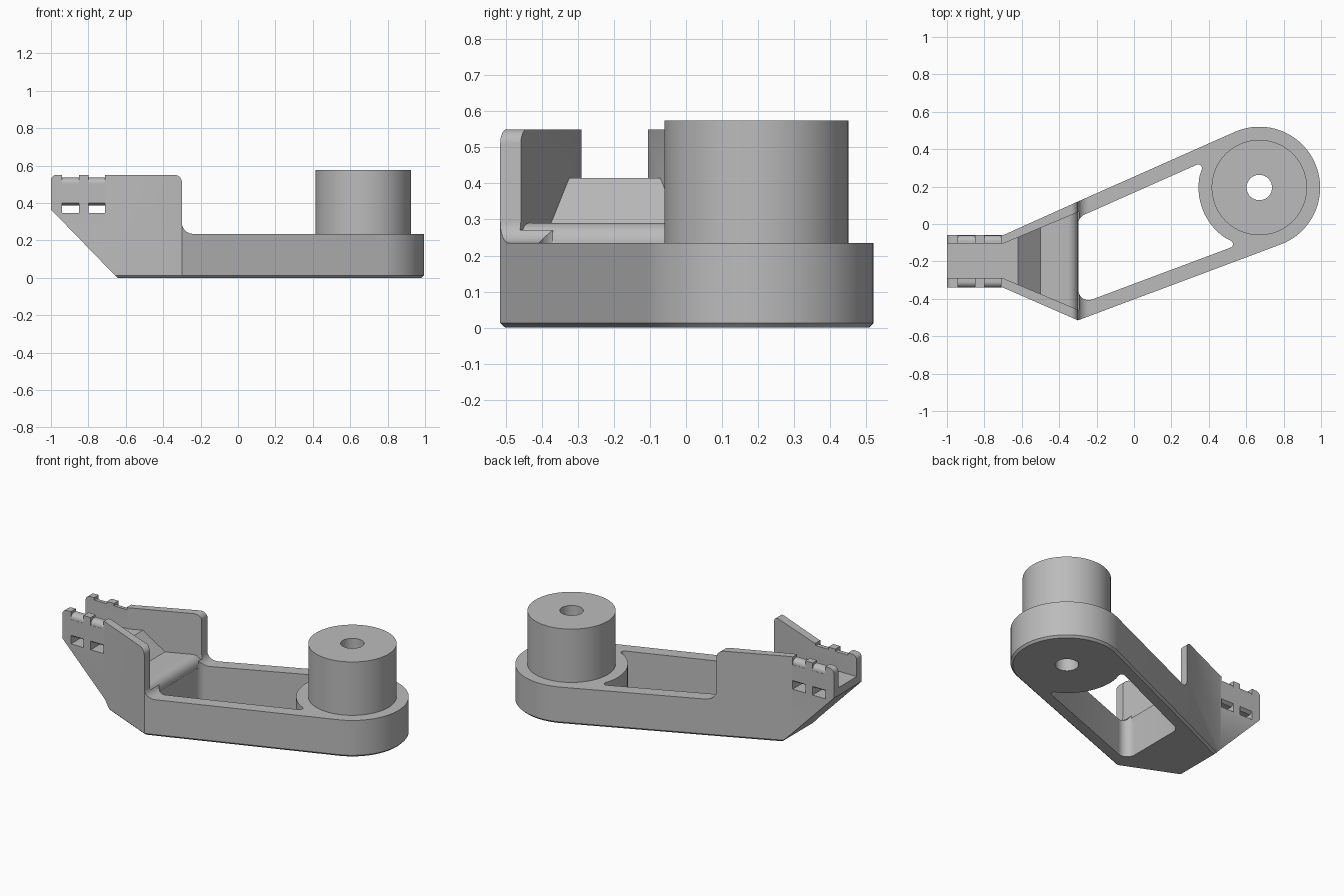
import bpy
import bmesh
from math import cos, sin, acos, atan2, tan, radians, pi
from mathutils import Vector

old = bpy.data.objects.get("Cube")
if old:
    bpy.data.objects.remove(old, do_unlink=True)

grey = bpy.data.materials.new("plain_grey")
grey.use_nodes = True
COLOUR = (0.5, 0.5, 0.5, 1)
grey.diffuse_color = COLOUR
grey.node_tree.nodes["Principled BSDF"].inputs["Base Color"].default_value = COLOUR


def arc(centre, r, a0, a1, n):
    """Points along a circular arc."""
    return [(centre[0] + r * cos(a0 + (a1 - a0) * i / n),
             centre[1] + r * sin(a0 + (a1 - a0) * i / n)) for i in range(n + 1)]


def rounded(points, n=10):
    """Outline whose corners (x, y, radius) are replaced by fillets."""
    out = []
    for i, p in enumerate(points):
        c = Vector(p[:2])
        if len(p) < 3:
            out.append(tuple(c))
            continue
        u = (Vector(points[i - 1][:2]) - c).normalized()
        v = (Vector(points[(i + 1) % len(points)][:2]) - c).normalized()
        half = u.angle(v) / 2
        mid = c + (u + v).normalized() * p[2] / sin(half)
        start = c + u * p[2] / tan(half) - mid
        end = c + v * p[2] / tan(half) - mid
        a0 = atan2(start.y, start.x)
        sweep = (atan2(end.y, end.x) - a0 + pi) % (2 * pi) - pi
        out += arc(mid, p[2], a0, a0 + sweep, n)
    return out


def prism(name, outline, axis, lo, hi, chamfer=0):
    """Extrude a flat outline along an axis."""
    place = {"x": lambda a, b, h: (h, a, b),
             "y": lambda a, b, h: (a, h, b),
             "z": lambda a, b, h: (a, b, h)}[axis]
    bm = bmesh.new()
    face = bm.faces.new([bm.verts.new(place(a, b, lo)) for a, b in outline])
    rim = list(face.edges)
    ext = bmesh.ops.extrude_face_region(bm, geom=[face], use_keep_orig=True)
    shift = Vector(place(0, 0, hi - lo))
    for v in ext["geom"]:
        if isinstance(v, bmesh.types.BMVert):
            v.co += shift
    bmesh.ops.recalc_face_normals(bm, faces=bm.faces)
    if chamfer:
        bmesh.ops.bevel(bm, geom=rim, offset=chamfer, segments=1, affect="EDGES")
    mesh = bpy.data.meshes.new(name)
    bm.to_mesh(mesh)
    bm.free()
    mesh.materials.append(grey)
    obj = bpy.data.objects.new(name, mesh)
    bpy.context.collection.objects.link(obj)
    return obj


def combine(target, tool, operation):
    """Apply a boolean and discard the tool."""
    bpy.context.view_layer.objects.active = target
    mod = target.modifiers.new(operation, "BOOLEAN")
    mod.operation, mod.object, mod.solver = operation, tool, "EXACT"
    bpy.ops.object.modifier_apply(modifier=mod.name)
    bpy.data.objects.remove(tool, do_unlink=True)


# Main dimensions
HUB, HUB_R, WALL = Vector((0.67, 0.195)), 0.325, 0.078
BACK, FRONT = Vector((-0.30, 0.12)), Vector((-0.30, -0.515))


def tangent_angle(p, side):
    d = p - HUB
    return atan2(d.y, d.x) + side * acos(HUB_R / d.length)


back_a = tangent_angle(BACK, -1) + 2 * pi
front_a = tangent_angle(FRONT, 1)

# Body: plan outline cut to the side profile
plan = arc(HUB, HUB_R, front_a, back_a, 72) + [
    tuple(BACK), (-0.70, -0.06), (-1, -0.06), (-1, -0.34), (-0.70, -0.34), tuple(FRONT)]
body = prism("bracket_arm", plan, "z", 0, 0.7, 0.013)
side = rounded([(-0.548, -0.1), (1.2, -0.1), (1.2, 0.235), (-0.30, 0.235, 0.06),
                (-0.30, 0.55, 0.04), (-1.0, 0.55, 0.03), (-1.0, 0.365)])
combine(body, prism("side_profile", side, "y", -1, 1), "INTERSECT")

# Channel between the raised walls: flared plan, stepped floor
flare = [(-1.1, -0.29), (-0.70, -0.29), (-0.30, -0.458), (-0.2, -0.50),
         (-0.2, 0.105), (-0.30, 0.063), (-0.70, -0.105), (-1.1, -0.105)]
channel = prism("channel", flare, "z", 0.1, 0.8)
floor = rounded([(-1.2, 0.415), (-0.62, 0.415), (-0.50, 0.29), (-0.299, 0.29, 0.055),
                 (-0.299, 0.225), (-0.295, 0.225), (-0.295, 0.75), (-1.2, 0.75)])
combine(channel, prism("floor_profile", floor, "y", -1, 1), "INTERSECT")
combine(body, channel, "DIFFERENCE")

# Through pocket between the two arms, following the hub
spread = acos((HUB_R - WALL) / HUB_R)
in0, in1 = back_a + spread, front_a + 2 * pi - spread
curve = arc(HUB, HUB_R, in0, in1, 2)
top, low = curve[0], curve[-1]
POCKET_X = -0.298


def edge_start(corner, angle):
    slope = -cos(angle) / sin(angle)
    return (POCKET_X, corner[1] + slope * (POCKET_X - corner[0]), 0.055)


pocket = [edge_start(top, back_a), (*top, 0.02)]
pocket += arc(HUB, HUB_R, in0 + 0.25, in1 - 0.25, 24)
pocket += [(*low, 0.02), edge_start(low, front_a)]
combine(body, prism("pocket", rounded(pocket), "z", -0.1, 0.8), "DIFFERENCE")

# Hub post and its bore
combine(body, prism("post", arc(HUB, 0.255, 0, 2 * pi, 72)[:-1], "z", 0.12, 0.575), "UNION")
combine(body, prism("bore", arc(HUB, 0.068, 0, 2 * pi, 40)[:-1], "z", -0.1, 0.8), "DIFFERENCE")

# Strap slots under the channel and matching notches over the walls
slot = [(-0.40, 0.345), (0.0, 0.345), (0.0, 0.40), (-0.06, 0.40), (-0.08, 0.386),
        (-0.32, 0.386), (-0.34, 0.40), (-0.40, 0.40)]
notch = rounded([(-0.45, 0.6), (-0.45, 0.50), (-0.339, 0.50), (-0.339, 0.535, 0.03),
                 (-0.061, 0.535, 0.03), (-0.061, 0.50), (0.05, 0.50), (0.05, 0.6)])
for x in (-0.94, -0.80):
    for name, outline in (("slot", slot), ("notch", notch)):
        combine(body, prism(name, outline, "x", x, x + 0.09), "DIFFERENCE")

# Smooth curves, crisp edges
for o in bpy.context.selected_objects:
    o.select_set(False)
body.select_set(True)
bpy.context.view_layer.objects.active = body
bpy.ops.object.shade_smooth_by_angle(angle=radians(25))
